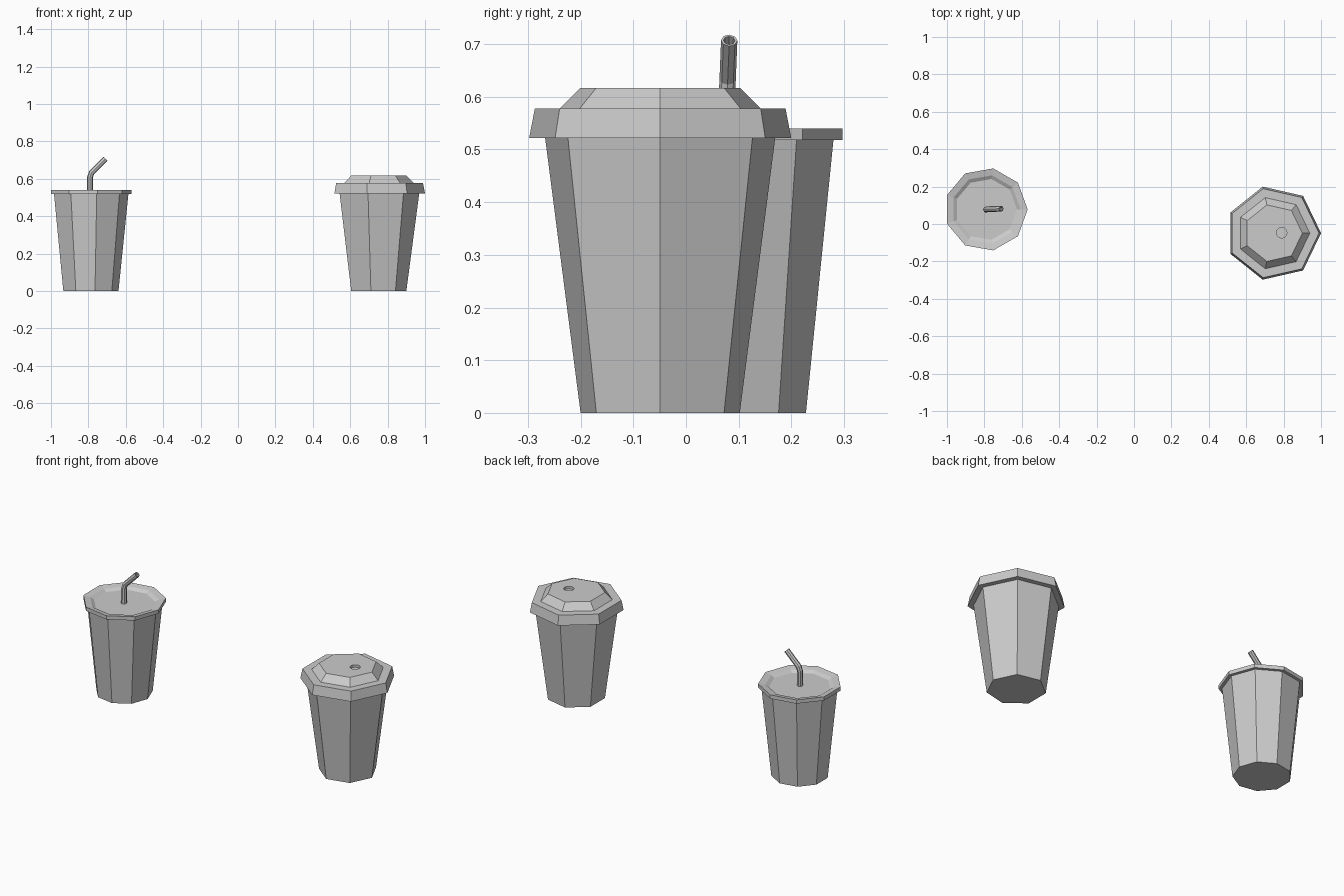
import bpy
import bmesh
from math import cos, sin, tau
from mathutils import Vector

default = bpy.data.objects.get("Cube")
if default:
    bpy.data.objects.remove(default, do_unlink=True)

# One plain grey for everything
grey = bpy.data.materials.new("light_grey")
grey.use_nodes = True
colour = (0.6, 0.6, 0.6, 1)
grey.diffuse_color = colour
grey.node_tree.nodes["Principled BSDF"].inputs["Base Color"].default_value = colour


def loft(name, sides, sections, cap_end=True):
    """Skin polygon rings; each section is (centre, radius, axis direction)."""
    bm = bmesh.new()
    rings = []
    for centre, radius, axis in sections:
        turn = Vector((0, 0, 1)).rotation_difference(Vector(axis).normalized())
        ring = []
        for i in range(sides):
            a = tau * i / sides
            offset = turn @ Vector((radius * cos(a), radius * sin(a), 0))
            ring.append(bm.verts.new(Vector(centre) + offset))
        rings.append(ring)
    for low, high in zip(rings, rings[1:]):
        for i in range(sides):
            j = (i + 1) % sides
            bm.faces.new((low[i], low[j], high[j], high[i]))
    bm.faces.new(rings[0][::-1])
    if cap_end:
        bm.faces.new(rings[-1])
    mesh = bpy.data.meshes.new(name)
    bm.to_mesh(mesh)
    bm.free()
    mesh.materials.append(grey)
    obj = bpy.data.objects.new(name, mesh)
    bpy.context.collection.objects.link(obj)
    return obj


def turned(name, sides, centre, profile, cap_end=True):
    """Upright loft from (radius, height) pairs."""
    x, y = centre
    return loft(name, sides, [((x, y, z), r, (0, 0, 1)) for r, z in profile], cap_end)


# Hot drink cup: seven sides and a stepped lid
HOT = (0.745, -0.049)
turned("hot_cup_body", 7, HOT, [(0.155, 0), (0.224, 0.522)], cap_end=False)
hot_lid = turned("hot_cup_lid", 7, HOT, [
    (0.255, 0.522), (0.244, 0.578), (0.195, 0.578), (0.155, 0.617)])

# Sip hole sunk into the lid
cutter = turned("sip_hole_cutter", 12, (0.79, -0.047), [(0.028, 0.603), (0.028, 0.65)])
cutter.hide_render = True
cut = hot_lid.modifiers.new("sip_hole", 'BOOLEAN')
cut.operation = 'DIFFERENCE'
cut.solver = 'EXACT'
cut.object = cutter
bpy.context.view_layer.objects.active = hot_lid
bpy.ops.object.modifier_apply(modifier=cut.name)
bpy.data.objects.remove(cutter, do_unlink=True)

# Cold drink cup: nine sides and a dished lid
COLD = (-0.791, 0.078)
turned("cold_cup_body", 9, COLD, [(0.152, 0), (0.205, 0.518)], cap_end=False)
turned("cold_cup_lid", 9, COLD, [
    (0.2225, 0.518), (0.2225, 0.54), (0.185, 0.533), (0.165, 0.521)])

# Bent straw with a hollow tip
tip = Vector((-0.709, 0.082, 0.707))
lean = Vector((0.7, 0.03, 0.72)).normalized()
loft("straw", 8, [
    ((-0.791, 0.076, 0.515), 0.0155, (0, 0.02, 1)),
    ((-0.791, 0.078, 0.608), 0.0155, (0.2, 0.02, 1)),
    ((-0.783, 0.079, 0.632), 0.0155, (0.55, 0.03, 0.8)),
    (tip, 0.0155, lean),
    (tip, 0.011, lean),
    (tip - lean * 0.04, 0.011, lean)])
